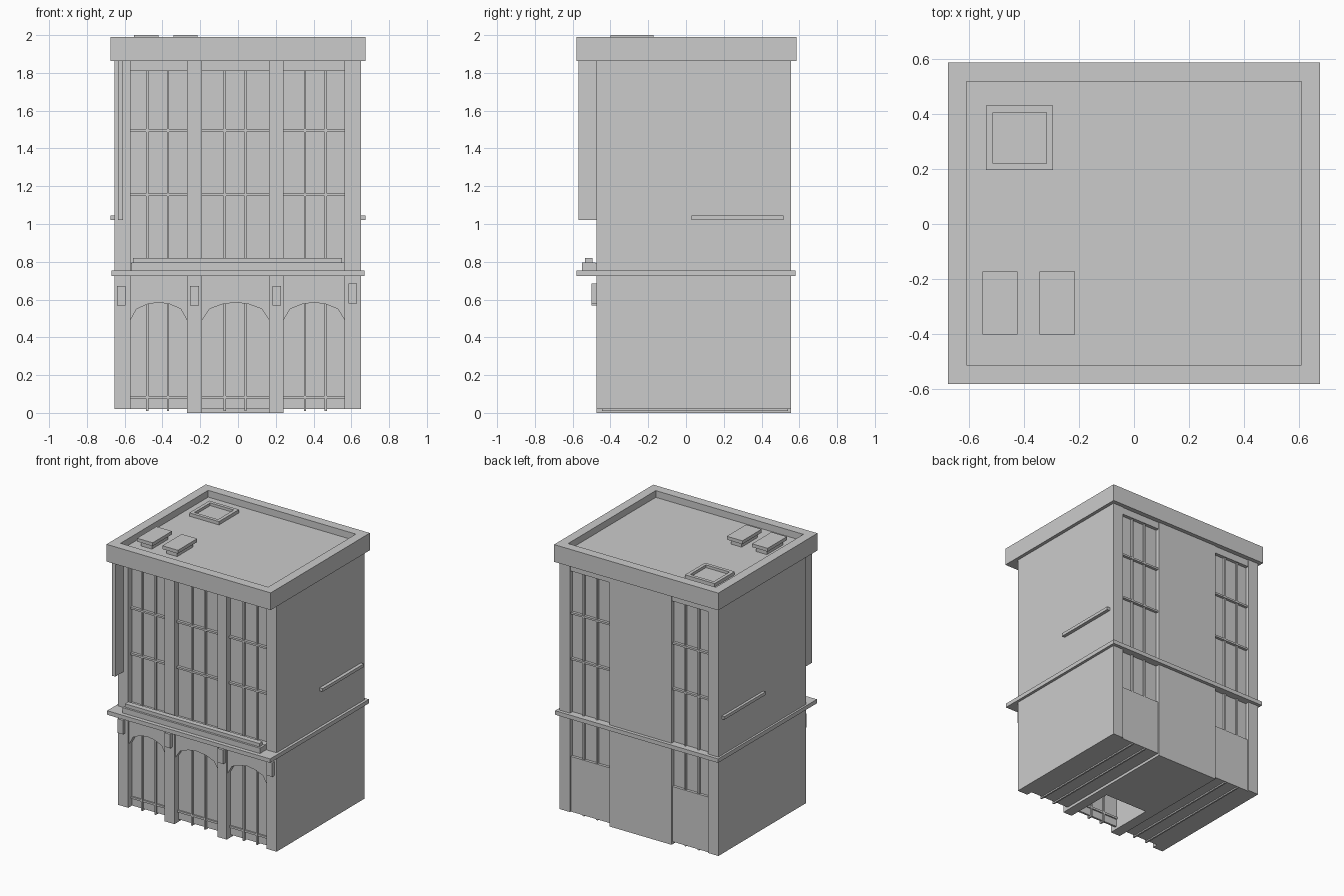
import bpy, bmesh

if "Cube" in bpy.data.objects:
    bpy.data.objects.remove(bpy.data.objects["Cube"])


def link(name, bm):
    bmesh.ops.recalc_face_normals(bm, faces=bm.faces)
    me = bpy.data.meshes.new(name)
    bm.to_mesh(me)
    bm.free()
    ob = bpy.data.objects.new(name, me)
    bpy.context.scene.collection.objects.link(ob)
    return ob


def cube(bm, x, y, z):
    vs = bmesh.ops.create_cube(bm, size=1)["verts"]
    for v in vs:
        for i, (a, b) in enumerate((x, y, z)):
            v.co[i] = a if v.co[i] < 0 else b
    return vs


def box(name, x, y, z):
    bm = bmesh.new()
    cube(bm, x, y, z)
    return link(name, bm)


def tray(name, x, y, z, rim, depth):
    """Box whose top is inset and sunk, leaving a raised rim."""
    bm = bmesh.new()
    cube(bm, x, y, z)
    bm.faces.ensure_lookup_table()
    bm.normal_update()
    top = max(bm.faces, key=lambda f: f.calc_center_median().z)
    bmesh.ops.inset_region(bm, faces=[top], thickness=rim, use_even_offset=True)
    new = bmesh.ops.extrude_discrete_faces(bm, faces=[top])["faces"][0]
    for v in new.verts:
        v.co.z -= depth
    return link(name, bm)


def prism(name, points, y0, y1):
    """Extrude an x-z outline along y."""
    bm = bmesh.new()
    f = bm.faces.new([bm.verts.new((px, y0, pz)) for px, pz in points])
    g = bmesh.ops.extrude_face_region(bm, geom=[f])["geom"]
    for v in g:
        if isinstance(v, bmesh.types.BMVert):
            v.co.y = y1
    return link(name, bm)


FRONT, BACK = -0.475, 0.555
TOP, LEDGE = 1.87, 0.725
bays = {"left": (-0.57, -0.27), "middle": (-0.19, 0.165), "right": (0.24, 0.565)}
mullions = {"left": (-0.48, -0.37), "middle": (-0.07, 0.04), "right": (0.355, 0.465)}

# Full-depth side walls and inner piers
box("left_wall", (-0.655, -0.57), (FRONT, BACK), (0.02, TOP))
box("right_wall", (0.565, 0.65), (FRONT, BACK), (0.02, TOP))
box("left_pier", (-0.27, -0.19), (FRONT, BACK), (0, TOP))
box("right_pier", (0.165, 0.24), (FRONT, BACK), (0, TOP))

# Recessed cores behind the windows; the middle has an entrance hollow
for side in ("left", "right"):
    box(side + "_core", bays[side], (-0.43, 0.525), (0.02, TOP))
    box(side + "_back_panel", bays[side], (0.52, 0.545), (0.02, 0.43))
    box(side + "_back_header", bays[side], (0.52, 0.55), (1.81, TOP))
box("middle_upper_core", bays["middle"], (-0.43, BACK), (LEDGE, TOP))
box("middle_lower_core", bays["middle"], (-0.1, BACK), (0, LEDGE))
box("door_glass", bays["middle"], (-0.43, -0.415), (0.02, LEDGE))

for side, (x0, x1) in bays.items():
    rear = -0.405 if side == "middle" else 0.54
    # Window bars
    bm = bmesh.new()
    for mx in mullions[side]:
        cube(bm, (mx - 0.006, mx + 0.006), (-0.445, rear), (0.01, 1.82))
    for bz in (1.155, 1.495):
        cube(bm, (x0, x1), (-0.45, rear + 0.005), (bz - 0.007, bz + 0.007))
    cube(bm, (x0, x1), (-0.44, -0.405), (0.075, 0.09))
    link(side + "_window_bars", bm)
    # Header and arched spandrel
    box(side + "_header", (x0, x1), (-0.46, -0.42), (1.81, TOP))
    w = x1 - x0
    arch = [(0, 0.49), (0.11, 0.55), (0.3, 0.575), (0.5, 0.585),
            (0.7, 0.575), (0.89, 0.55), (1, 0.49)]
    outline = [(x0 + t * w, z) for t, z in arch] + [(x1, 0.73), (x0, 0.73)]
    prism(side + "_arch", outline, -0.465, -0.42)

# Floor ledge, window sill and its top rail
box("floor_ledge", (-0.67, 0.67), (-0.58, 0.58), (0.725, 0.755))
box("window_sill", (-0.565, 0.565), (-0.55, -0.48), (0.755, 0.795))
box("sill_rail", (-0.555, 0.55), (-0.535, -0.495), (0.79, 0.82))
box("sill_filler", (-0.57, 0.565), (-0.485, -0.42), (0.75, 0.79))

# Pier brackets
for i, (cx, cz) in enumerate(((-0.618, 0.62), (-0.23, 0.62), (0.205, 0.62), (0.608, 0.632))):
    box(f"bracket_{i}", (cx - 0.023, cx + 0.023), (-0.5, FRONT), (cz - 0.052, cz + 0.052))

# Hanging blade panel and side rails
box("blade_panel", (-0.635, -0.61), (-0.57, -0.47), (1.02, TOP))
box("right_rail", (0.645, 0.675), (0.03, 0.515), (1.022, 1.045))
box("left_rail", (-0.675, -0.65), (0.03, 0.515), (1.022, 1.045))

# Cornice with sunken roof, roof hatch and two vents
tray("cornice_roof", (-0.675, 0.675), (-0.58, 0.585), (1.862, 1.99), 0.068, 0.05)
tray("roof_hatch", (-0.537, -0.293), (0.195, 0.43), (1.93, 1.965), 0.025, 0.02)
for i, x0 in enumerate((-0.55, -0.342)):
    box(f"vent_cap_{i}", (x0, x0 + 0.128), (-0.4, -0.173), (1.975, 2.0))
    box(f"vent_base_{i}", (x0 + 0.02, x0 + 0.108), (-0.38, -0.193), (1.93, 1.98))
